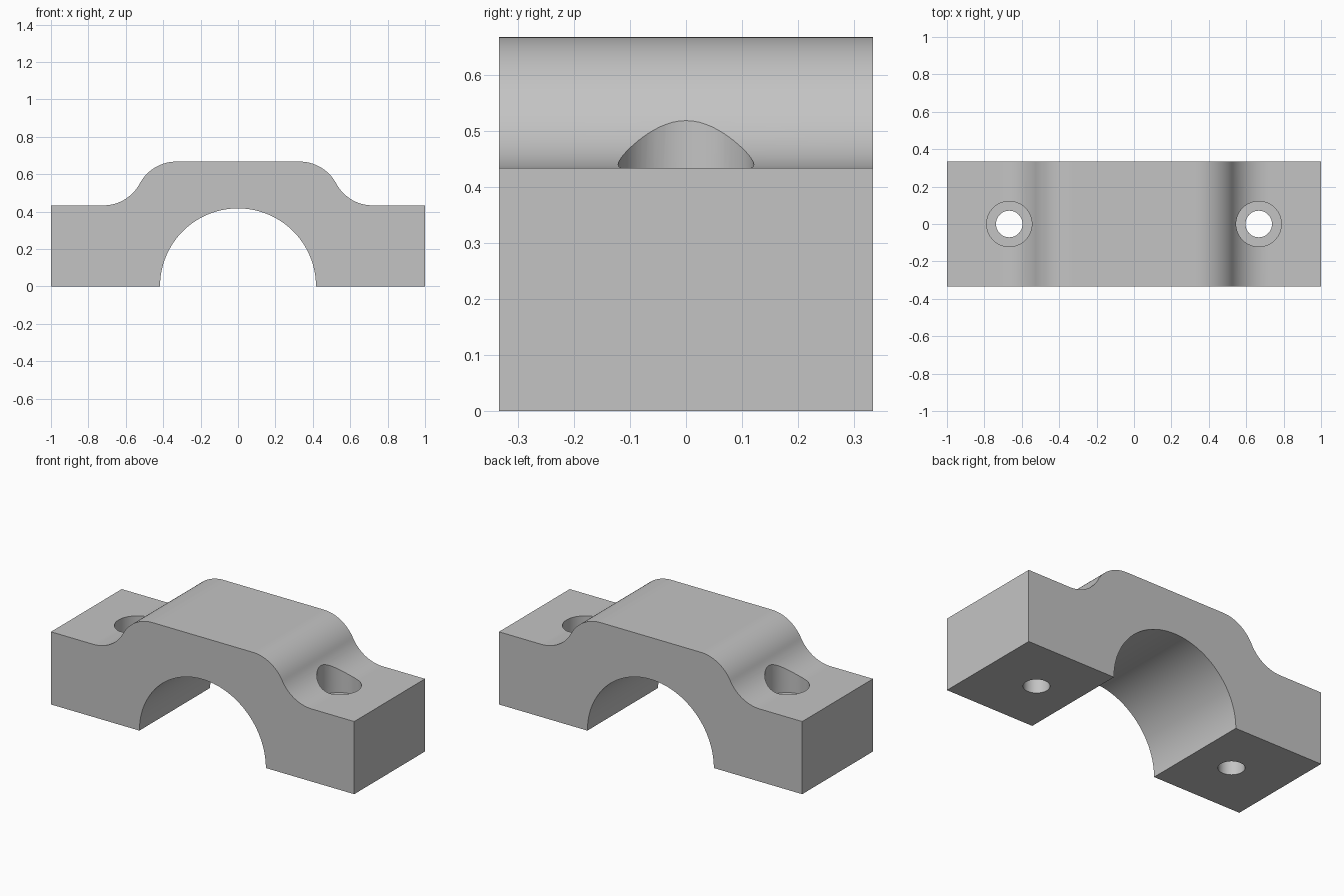
import bpy
import bmesh
from math import atan2, cos, sin, pi, radians

old = bpy.data.objects.get("Cube")
if old:
    bpy.data.objects.remove(old, do_unlink=True)

# Main dimensions
HALF_LENGTH, HALF_DEPTH = 1.0, 1 / 3
TOP, FOOT_TOP, SEAT = 0.667, 0.433, 0.333
ARCH_RADIUS = 0.417
CURVE_START, CURVE_END = 0.33, 0.72
BOLT_X, BOLT_RADIUS, BORE_RADIUS = 0.667, 0.071, 0.121

grey = bpy.data.materials.new("plain grey")
grey.use_nodes = True
grey.diffuse_color = (0.55, 0.55, 0.55, 1)
grey.node_tree.nodes["Principled BSDF"].inputs["Base Color"].default_value = grey.diffuse_color


def arc(cx, cz, radius, start, end, steps):
    angles = [start + (end - start) * i / steps for i in range(steps + 1)]
    return [(cx + radius * cos(a), cz + radius * sin(a)) for a in angles]


def add_object(name, bm):
    bmesh.ops.recalc_face_normals(bm, faces=bm.faces)
    mesh = bpy.data.meshes.new(name)
    bm.to_mesh(mesh)
    bm.free()
    mesh.materials.append(grey)
    obj = bpy.data.objects.new(name, mesh)
    bpy.context.collection.objects.link(obj)
    return obj


def add_cutter(name, x, radius, bottom, top):
    bm = bmesh.new()
    bmesh.ops.create_cone(bm, cap_ends=True, segments=64, radius1=radius,
                          radius2=radius, depth=top - bottom)
    bmesh.ops.translate(bm, verts=bm.verts, vec=(x, 0, (top + bottom) / 2))
    cutter = add_object(name, bm)
    cutter.hide_render = True
    return cutter


# Shoulder: two equal tangent arcs, convex then concave
half_run, half_drop = (CURVE_END - CURVE_START) / 2, (TOP - FOOT_TOP) / 2
sweep = 2 * atan2(half_drop, half_run)
radius = half_run / sin(sweep)
convex = arc(CURVE_START, TOP - radius, radius, pi / 2, pi / 2 - sweep, 20)
concave = arc(CURVE_END, FOOT_TOP + radius, radius, 1.5 * pi - sweep, 1.5 * pi, 20)
side = convex + concave[1:] + [(HALF_LENGTH, FOOT_TOP), (HALF_LENGTH, 0)]

# Full outline, with the round arch underneath
arch = arc(0, 0, ARCH_RADIUS, 0, pi, 72)
outline = side + arch + [(-x, z) for x, z in reversed(side)]

bm = bmesh.new()
face = bm.faces.new([bm.verts.new((x, -HALF_DEPTH, z)) for x, z in outline])
extruded = bmesh.ops.extrude_face_region(bm, geom=[face], use_keep_orig=True)
back = [v for v in extruded["geom"] if isinstance(v, bmesh.types.BMVert)]
bmesh.ops.translate(bm, verts=back, vec=(0, 2 * HALF_DEPTH, 0))
cap = add_object("bearing_cap", bm)

bpy.ops.object.select_all(action="DESELECT")
bpy.context.view_layer.objects.active = cap
cap.select_set(True)

# Counterbored bolt holes through both feet
for sign, label in ((1, "left"), (-1, "right")):
    x = sign * BOLT_X
    for cutter in (add_cutter(label + "_counterbore_cutter", x, BORE_RADIUS, SEAT, 1),
                   add_cutter(label + "_bolt_hole_cutter", x, BOLT_RADIUS, -0.2, 0.9)):
        cut = cap.modifiers.new("hole", "BOOLEAN")
        cut.operation = "DIFFERENCE"
        cut.solver = "EXACT"
        cut.object = cutter
        bpy.ops.object.modifier_apply(modifier=cut.name)
        bpy.data.objects.remove(cutter, do_unlink=True)

bpy.ops.object.shade_smooth_by_angle(angle=radians(30))
